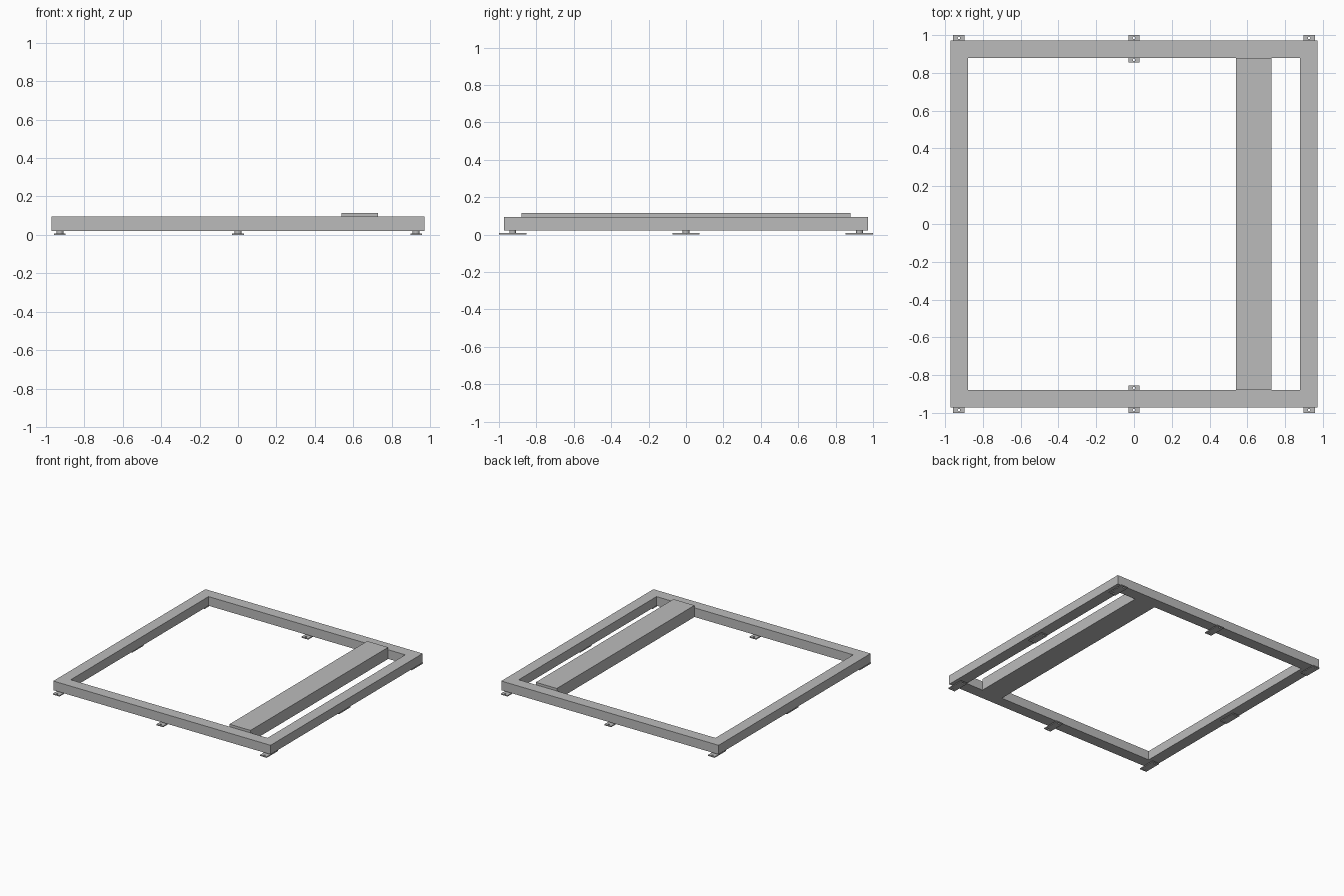
import bpy
import bmesh

cube = bpy.data.objects.get("Cube")
if cube:
    bpy.data.objects.remove(cube, do_unlink=True)

OUTER, INNER = 0.972, 0.88
BOTTOM, TOP, BOARD_TOP = 0.021, 0.095, 0.115
PLATE_TOP = 0.008
FOOT = 0.927

grey = bpy.data.materials.new("painted grey metal")
grey.use_nodes = True
colour = (0.5, 0.5, 0.5, 1)
grey.diffuse_color = colour
grey.node_tree.nodes["Principled BSDF"].inputs["Base Color"].default_value = colour


def finish(name, bm):
    bmesh.ops.recalc_face_normals(bm, faces=bm.faces)
    mesh = bpy.data.meshes.new(name)
    bm.to_mesh(mesh)
    bm.free()
    mesh.materials.append(grey)
    obj = bpy.data.objects.new(name, mesh)
    bpy.context.collection.objects.link(obj)
    return obj


def box(name, x0, x1, y0, y1, z0, z1):
    bm = bmesh.new()
    bmesh.ops.create_cube(bm, size=1)
    for v in bm.verts:
        v.co = (x1 if v.co.x > 0 else x0,
                y1 if v.co.y > 0 else y0,
                z1 if v.co.z > 0 else z0)
    return finish(name, bm)


def cylinder(name, x, y, radius, z0, z1, sides=16):
    bm = bmesh.new()
    bmesh.ops.create_cone(bm, cap_ends=True, segments=sides,
                          radius1=radius, radius2=radius, depth=z1 - z0)
    bmesh.ops.translate(bm, verts=bm.verts, vec=(x, y, (z0 + z1) / 2))
    return finish(name, bm)


# Square frame: a flat ring extruded upwards
bm = bmesh.new()
signs = [(-1, -1), (1, -1), (1, 1), (-1, 1)]
rings = [[bm.verts.new((sx * r, sy * r, BOTTOM)) for sx, sy in signs]
         for r in (OUTER, INNER)]
for i in range(4):
    j = (i + 1) % 4
    bm.faces.new((rings[0][i], rings[0][j], rings[1][j], rings[1][i]))
up = bmesh.ops.extrude_face_region(bm, geom=bm.faces[:], use_keep_orig=True)
for v in up["geom"]:
    if isinstance(v, bmesh.types.BMVert):
        v.co.z = TOP
frame = finish("frame", bm)

# Cross board spanning front to back, standing slightly proud of the frame
box("cross_board", 0.54, 0.728, -INNER, INNER, BOTTOM, BOARD_TOP)

# Foot plate with a screw hole near each end
plate = box("foot_plate", -0.03, 0.03, -0.073, 0.073, 0, PLATE_TOP)
for end in (-1, 1):
    cutter = cylinder("hole_cutter", 0, end * 0.058, 0.007, -0.02, 0.03)
    cutter.hide_render = True
    cutter.hide_set(True)
    cut = plate.modifiers.new("screw_hole", "BOOLEAN")
    cut.operation = "DIFFERENCE"
    cut.solver = "EXACT"
    cut.object = cutter
bpy.context.view_layer.update()
holed = bpy.data.meshes.new_from_object(
    plate.evaluated_get(bpy.context.evaluated_depsgraph_get()))
plate.modifiers.clear()
plate.data = holed
for obj in [o for o in bpy.data.objects if o.name.startswith("hole_cutter")]:
    bpy.data.objects.remove(obj, do_unlink=True)

# Short stud between plate and frame
stud = cylinder("foot_stud", 0, 0, 0.018, PLATE_TOP, BOTTOM)

# Repeat the foot at every corner and side middle
spots = [(x, y) for x in (-FOOT, 0, FOOT) for y in (-FOOT, 0, FOOT) if x or y]
for n, (x, y) in enumerate(spots):
    for part in (plate, stud):
        obj = part if n == 0 else part.copy()
        if n:
            bpy.context.collection.objects.link(obj)
        obj.location = (x, y, 0)
